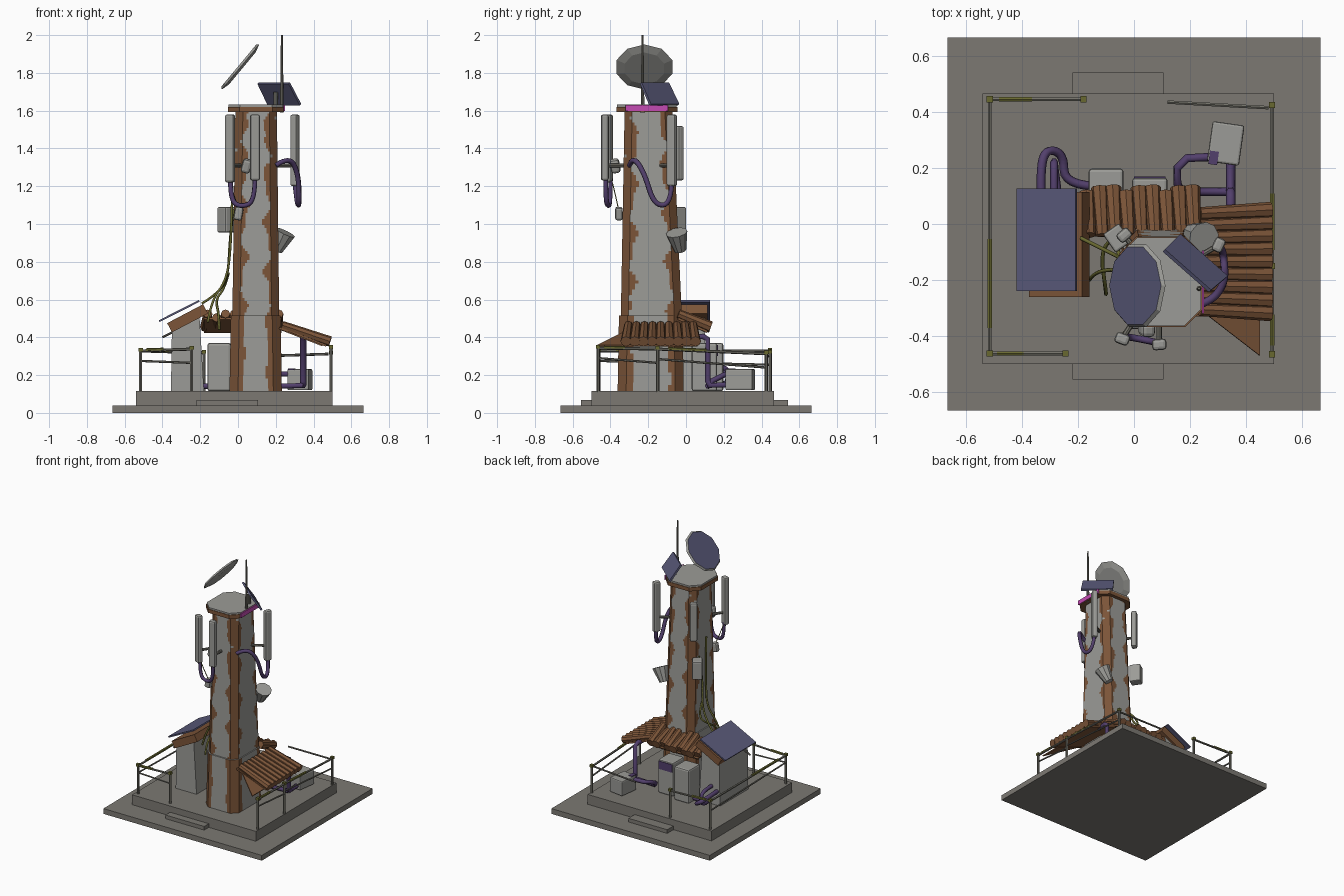
import bpy, bmesh, math
from mathutils import Vector, Matrix

if "Cube" in bpy.data.objects:
    bpy.data.objects.remove(bpy.data.objects["Cube"])

def material(name, c):
    m = bpy.data.materials.new(name)
    m.diffuse_color = (*c, 1)
    m.use_nodes = True
    m.node_tree.nodes["Principled BSDF"].inputs["Base Color"].default_value = m.diffuse_color
    return m

STONE = material("warm concrete", (0.20, 0.19, 0.17))
GREY = material("light grey metal", (0.33, 0.33, 0.31))
BROWN = material("rust brown", (0.20, 0.09, 0.04))
BLUE = material("solar blue", (0.10, 0.10, 0.19))
PURPLE = material("cable purple", (0.085, 0.05, 0.15))
PINK = material("magenta trim", (0.55, 0.07, 0.45))
OLIVE = material("moss olive", (0.14, 0.14, 0.03))
STEEL = material("rail grey", (0.17, 0.165, 0.14))

def finish(name, bm, *mats):
    bmesh.ops.recalc_face_normals(bm, faces=bm.faces)
    me = bpy.data.meshes.new(name)
    bm.to_mesh(me)
    bm.free()
    ob = bpy.data.objects.new(name, me)
    bpy.context.collection.objects.link(ob)
    for m in mats:
        me.materials.append(m)
    return ob

def box(name, lo, hi, mat, rot=(0, 0, 0), bevel=0.0):
    lo, hi = Vector(lo), Vector(hi)
    bm = bmesh.new()
    bmesh.ops.create_cube(bm, size=1)
    bmesh.ops.scale(bm, vec=hi - lo, verts=bm.verts)
    if bevel:
        bmesh.ops.bevel(bm, geom=bm.edges[:], offset=bevel, segments=2, affect='EDGES', profile=0.5)
    ob = finish(name, bm, mat)
    ob.location = (lo + hi) / 2
    ob.rotation_euler = [math.radians(a) for a in rot]
    return ob

def rod(name, p, q, r1, mat, r2=None, sides=8, squash=1):
    p, q = Vector(p), Vector(q)
    bm = bmesh.new()
    bmesh.ops.create_cone(bm, cap_ends=True, segments=sides, radius1=r1,
                          radius2=r1 if r2 is None else r2, depth=(q - p).length)
    bmesh.ops.scale(bm, vec=(1, squash, 1), verts=bm.verts)
    ob = finish(name, bm, mat)
    ob.location = (p + q) / 2
    ob.rotation_euler = (q - p).to_track_quat('Z', 'Y').to_euler()
    return ob

def tube(name, pts, r, mat, smooth=True):
    cu = bpy.data.curves.new(name, 'CURVE')
    cu.dimensions = '3D'
    cu.bevel_depth, cu.bevel_resolution, cu.use_fill_caps = r, 1, True
    cu.resolution_u = 5
    sp = cu.splines.new('NURBS' if smooth else 'POLY')
    sp.points.add(len(pts) - 1)
    for s, p in zip(sp.points, pts):
        s.co = (*p, 1)
    if smooth:
        sp.order_u, sp.use_endpoint_u = 3, True
    cu.materials.append(mat)
    ob = bpy.data.objects.new(name, cu)
    bpy.context.collection.objects.link(ob)
    return ob

def plate(name, corners, t, mat, under=None):
    """Thin plate; its lower faces take the second colour."""
    c = [Vector(p) for p in corners]
    n = (c[1] - c[0]).cross(c[2] - c[0]).normalized()
    n = -n if n.z < 0 else n
    bm = bmesh.new()
    f = bm.faces.new([bm.verts.new(p) for p in c])
    ext = bmesh.ops.extrude_face_region(bm, geom=[f])["geom"]
    bmesh.ops.translate(bm, vec=-n * t, verts=[v for v in ext if isinstance(v, bmesh.types.BMVert)])
    bmesh.ops.recalc_face_normals(bm, faces=bm.faces)
    for g in bm.faces:
        g.material_index = 1 if under and g.normal.dot(n) < 0.5 else 0
    return finish(name, bm, mat, *([under] if under else []))

# Concrete base and steps
box("base_slab", (-.665, -.665, 0), (.665, .665, .04), STONE)
box("upper_plinth", (-.54, -.50, .04), (.50, .465, .115), STONE)
box("back_step", (-.22, .46, .04), (.105, .54, .068), STONE)
box("front_step", (-.22, -.555, .04), (.105, -.495, .068), STONE)

# Tower: chamfered square rings, rust along the corners by a wavy rule
def ring(x0, x1, y0, y1, c, n=14):
    k = [(x0 + c, y0), (x1 - c, y0), (x1, y0 + c), (x1, y1 - c),
         (x1 - c, y1), (x0 + c, y1), (x0, y1 - c), (x0, y0 + c)]
    out = []
    for i in range(8):
        a, b = Vector(k[i]), Vector(k[(i + 1) % 8])
        m = n if i % 2 == 0 else 3
        out += [a.lerp(b, j / m) for j in range(m)]
    return out

def tower(name, z0, z1, lo, hi, c, rows, base, wave):
    bm = bmesh.new()
    rings = []
    for r in range(rows + 1):
        t = r / rows
        d = [a + (b - a) * t for a, b in zip(lo, hi)]
        rings.append([bm.verts.new((p.x, p.y, z0 + (z1 - z0) * t)) for p in ring(*d, c)])
    for r, (a, b) in enumerate(zip(rings, rings[1:])):
        d = [u + (v - u) * (r + .5) / rows for u, v in zip(lo, hi)]
        cx, cy = (d[0] + d[1]) / 2, (d[2] + d[3]) / 2
        for i in range(len(a)):
            j = (i + 1) % len(a)
            f = bm.faces.new((a[i], a[j], b[j], b[i]))
            p = f.calc_center_median()
            ex, ey = (d[1] - d[0]) / 2 - abs(p.x - cx), (d[3] - d[2]) / 2 - abs(p.y - cy)
            ph = 2 * (p.x > cx) + 3.7 * (p.y > cy) + 1.3 * (ex < ey)
            lim = base + wave * (math.sin(p.z * 25 + ph) + .6 * math.sin(p.z * 47 + 2 * ph))
            f.material_index = int(max(ex, ey) < lim)
    bm.faces.new(rings[-1])
    bm.faces.new(rings[0])
    return finish(name, bm, GREY, BROWN)

tower("tower_base", .115, .515, (-.045, .232, -.362, -.012), (-.038, .226, -.355, -.018), .045, 12, .075, .004)
tower("tower_shaft", .515, 1.6, (-.030, .218, -.345, -.022), (-.014, .206, -.325, -.072), .04, 70, .058, .016)

# Cap with rusty rim and magenta strip
for nm, z0, z1, g, m in (("cap_rim", 1.592, 1.62, 0, BROWN), ("cap_top", 1.62, 1.632, -.004, GREY)):
    bm = bmesh.new()
    f = bm.faces.new([bm.verts.new((p.x, p.y, z0)) for p in ring(-.053 - g, .243 + g, -.368 - g, -.045 + g, .06, 1)])
    e = bmesh.ops.extrude_face_region(bm, geom=[f])["geom"]
    bmesh.ops.translate(bm, vec=(0, 0, z1 - z0), verts=[v for v in e if isinstance(v, bmesh.types.BMVert)])
    finish(nm, bm, m)
box("magenta_strip", (.242, -.32, 1.597), (.249, -.095, 1.63), PINK)

# Dish: blue front up-left, grey back
bm = bmesh.new()
for a, b, z, k in ((.155, .145, .008, 0), (.145, .155, -.004, 1)):
    g = bmesh.ops.create_cone(bm, cap_ends=True, segments=10, radius1=a if k == 0 else .11,
                              radius2=b if k == 0 else .155, depth=.012, matrix=Matrix.Translation((0, 0, z)))
for f in bm.faces:
    f.material_index = 0 if f.calc_center_median().z > .010 else 1
dish = finish("dish", bm, BLUE, GREY)
dish.location = (.015, -.22, 1.83)
dish.rotation_euler = Vector((-.77, 0, .64)).to_track_quat('Z', 'Y').to_euler()

# Top solar panel and mast
plate("top_solar_panel", [(.11, -.09, 1.75), (.275, -.235, 1.75), (.335, -.185, 1.635), (.165, -.035, 1.635)], .014, BLUE, BLUE)
rod("panel_prop", (.2, -.15, 1.62), (.2, -.15, 1.70), .012, STEEL)
rod("mast", (.232, -.23, 1.59), (.232, -.23, 2.0), .01, STEEL, .005)

# Tall antenna panels with brackets
for i, (x, y, z0, z1, a) in enumerate(((-.042, -.41, 1.22, 1.58, -20), (.09, -.43, 1.23, 1.58, 5),
                                       (.302, -.075, 1.2, 1.58, 65), (-.035, -.04, 1.23, 1.52, 40))):
    box(f"antenna_{i}", (x - .026, y - .02, z0), (x + .026, y + .02, z1), GREY, (0, 0, a), .012)
    rod(f"antenna_bracket_{i}", (x, y, 1.31), (x + (.09 - x) * .6, y + (-.2 - y) * .6, 1.31), .01, STEEL)
box("bracket_knob", (.02, -.40, 1.27), (.07, -.35, 1.345), GREY, (10, 15, 0), .015)

# Antenna cables
tube("front_cable", [(-.04, -.40, 1.24), (-.04, -.40, 1.12), (.02, -.41, 1.09), (.09, -.425, 1.12), (.09, -.425, 1.25)], .013, PURPLE)
tube("side_cable", [(.20, -.30, 1.31), (.27, -.28, 1.36), (.32, -.22, 1.27), (.325, -.17, 1.10),
                    (.315, -.08, 1.10), (.302, -.075, 1.22)], .014, PURPLE)

# Lamps and boxes on the shaft
rod("horn", (.205, -.03, .86), (.25, -.05, .955), .032, GREY, .058, 10)
box("shaft_box", (-.095, -.09, .955), (-.025, -.01, 1.09), GREY, (0, 0, 35), .008)
box("small_lamp", (-.02, -.375, 1.02), (.025, -.335, 1.09), GREY, (0, 10, 0), .012)
tube("lamp_wire", [(0, -.36, 1.09), (-.02, -.37, 1.14), (-.04, -.39, 1.22)], .003, OLIVE)

# Vines on the left of the shaft
for i, pts in enumerate((
        [(-.025, -.12, 1.08), (-.045, -.14, .9), (-.05, -.12, .75), (-.09, -.10, .64), (-.19, -.05, .58)],
        [(-.03, -.2, 1.2), (-.035, -.19, .9), (-.06, -.16, .7), (-.14, -.17, .6), (-.16, -.2, .48)],
        [(-.05, -.12, .74), (-.07, -.04, .66), (-.12, -.1, .6), (-.1, -.24, .52), (-.1, -.25, .44)])):
    tube(f"vine_{i}", pts, .007, OLIVE)

# Side and back tile roofs
for i in range(9):
    y = -.318 + i * .046
    rod(f"side_tile_{i}", (.235, -.135 + (y + .135) * .93, .465), (.488, y, .378), .023, BROWN, .029, 8, .95)
for i in range(9):
    x = -.16 + i * .047
    rod(f"back_tile_{i}", (x, -.04, .525 - .02 * (i % 3 == 1)), (x - .01, .13 - .02 * (i % 3 == 0), .455), .024, BROWN, .031)
plate("side_roof_sheet", [(.22, -.33, .455), (.47, -.33, .362), (.47, .06, .362), (.22, .06, .455)], .012, BROWN)
plate("side_roof_wing", [(.23, -.30, .445), (.45, -.30, .36), (.45, -.47, .36)], .008, BROWN)
plate("back_roof_sheet", [(-.18, -.04, .505), (.23, -.04, .505), (.23, .115, .435), (-.18, .115, .435)], .012, BROWN)

# Left hut with sloped top, rusty roof and solar panel
bm = bmesh.new()
f = bm.faces.new([bm.verts.new((x, -.24, z)) for x, z in ((-.355, .115), (-.18, .115), (-.205, .53), (-.35, .44))])
e = bmesh.ops.extrude_face_region(bm, geom=[f])["geom"]
bmesh.ops.translate(bm, vec=(0, .34, 0), verts=[v for v in e if isinstance(v, bmesh.types.BMVert)])
finish("hut_wall", bm, GREY)
plate("hut_roof", [(-.375, -.26, .475), (-.185, -.26, .575), (-.185, .115, .575), (-.375, .115, .475)], .055, BROWN)
plate("hut_solar_panel", [(-.42, -.24, .49), (-.208, -.24, .597), (-.208, .127, .597), (-.42, .127, .49)], .01, BLUE)
rod("hut_strut", (-.40, -.2, .40), (-.29, -.2, .455), .006, STEEL)

# Cabinets behind the tower and low unit
box("cabinet_left", (-.162, .06, .115), (-.037, .198, .37), GREY, bevel=.012)
box("cabinet_right", (-.007, .03, .115), (.12, .165, .37), GREY, bevel=.012)
box("cabinet_purple_patch", (.0, .163, .30), (.113, .169, .36), PURPLE)
box("low_unit", (.27, .215, .12), (.385, .36, .232), GREY, (0, 0, -8), .008)
box("low_unit_purple_patch", (.268, .212, .226), (.30, .26, .236), PURPLE, (0, 0, -8))

# Ground pipes
tube("down_pipe", [(.345, .02, .40), (.345, .09, .405), (.345, .115, .39), (.345, .115, .17),
                   (.345, .125, .145), (.345, .24, .15)], .017, PURPLE, False)
tube("unit_pipe", [(.29, .24, .205), (.19, .235, .205), (.155, .20, .2), (.155, .14, .17), (.18, .115, .14), (.345, .115, .145)], .015, PURPLE, False)
tube("hut_pipe_outer", [(-.33, .09, .22), (-.335, .19, .22), (-.315, .27, .2), (-.25, .25, .16), (-.25, .14, .145), (-.14, .135, .14)], .016, PURPLE)
tube("hut_pipe_inner", [(-.285, .09, .25), (-.285, .21, .25), (-.285, .225, .2), (-.285, .21, .14), (-.27, .1, .14)], .014, PURPLE)

# Railings: posts, mossy top rails and mid rails
posts = [(-.515, -.462, .34), (-.245, -.462, .35), (-.515, .445, .34), (-.18, .445, .33),
         (.493, -.465, .355), (.493, -.15, .35), (.493, .425, .325)]
for i, (x, y, h) in enumerate(posts):
    rod(f"rail_post_{i}", (x, y, .11), (x, y, h), .009, STEEL, sides=6)
    box(f"post_moss_{i}", (x - .011, y - .011, h - .015), (x + .011, y + .011, h + .004), OLIVE)
for a, b in ((0, 1), (0, 2), (2, 3), (4, 5), (5, 6)):
    p, q = Vector(posts[a]), Vector(posts[b])
    rod(f"top_rail_{a}_{b}", p - Vector((0, 0, .012)), q - Vector((0, 0, .012)), .008, STEEL, sides=6)
    rod(f"rail_moss_{a}_{b}", p.lerp(q, .1) - Vector((0, 0, .008)), p.lerp(q, .45) - Vector((0, 0, .008)), .009, OLIVE, sides=6)
    if (a, b) != (2, 3):
        rod(f"mid_rail_{a}_{b}", p - Vector((0, 0, .065)), q - Vector((0, 0, .085)), .006, STEEL, sides=6)
rod("loose_back_rail", (.12, .435, .30), (.48, .415, .312), .007, STEEL, sides=6)
